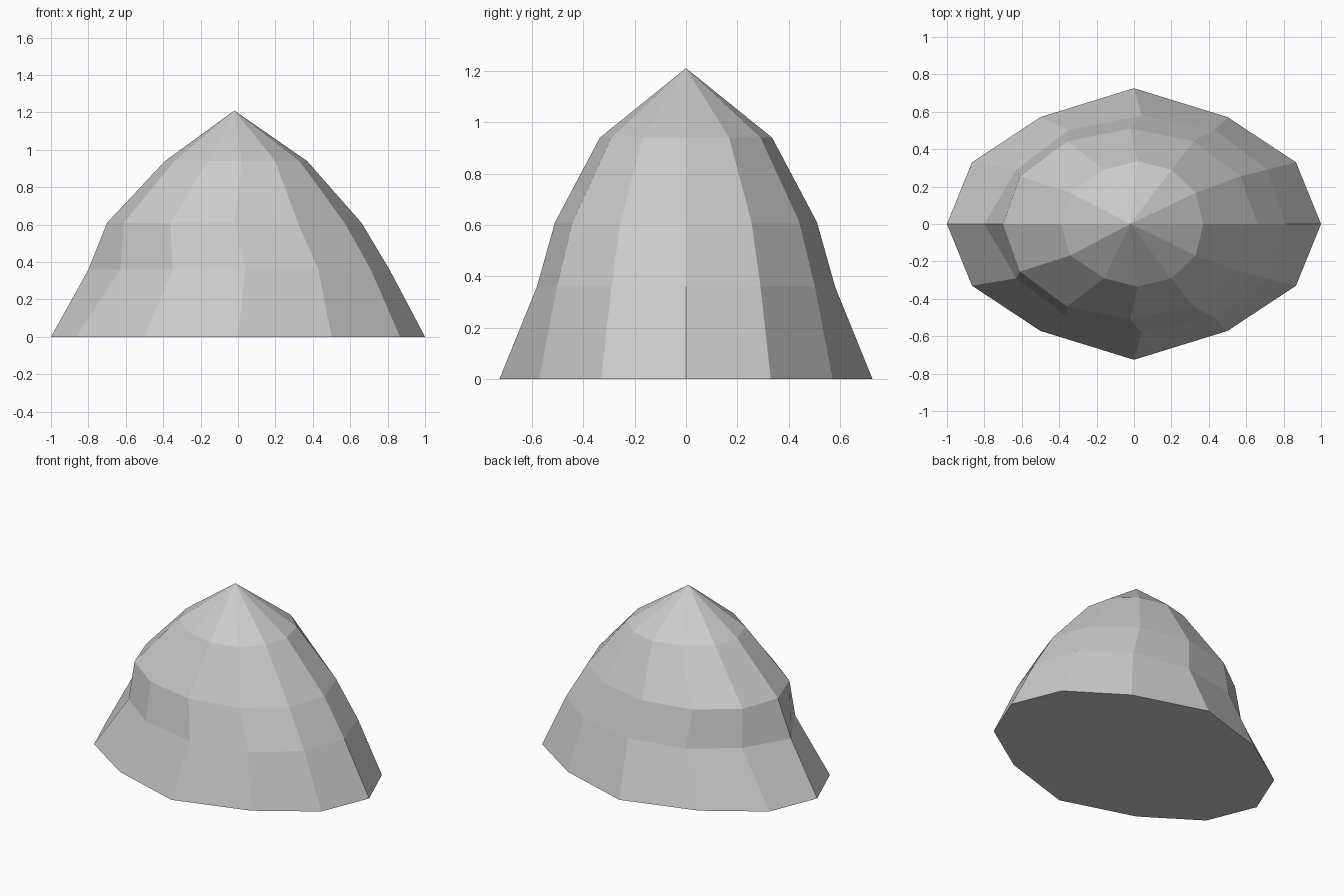
import bpy, bmesh, math

if "Cube" in bpy.data.objects:
    bpy.data.objects.remove(bpy.data.objects["Cube"])

# Each tier: height, half depth in y, x positions from the right end to the left end
TIERS = [
    (0.00, 0.66, (1.0, 0.866, 0.5, 0.0, -0.5, -0.866, -1.0)),
    (0.36, 0.58, (0.81, 0.71, 0.43, 0.04, -0.35, -0.63, -0.80)),
    (0.61, 0.51, (0.66, 0.57, 0.32, -0.02, -0.36, -0.61, -0.70)),
    (0.94, 0.335, (0.37, 0.33, 0.20, 0.02, -0.16, -0.34, -0.39)),
]
SIDES = 12


def tier_ring(bm, z, depth, xs):
    ring = []
    for i in range(SIDES):
        x = xs[min(i, SIDES - i)]
        y = depth * math.sin(2 * math.pi * i / SIDES)
        # the foot is drawn out to a point at front and back
        if z == 0 and i in (3, 9):
            y *= 1.1
        ring.append(bm.verts.new((x, y, z)))
    return ring


bm = bmesh.new()
rings = [tier_ring(bm, *t) for t in TIERS]

# Sloping bands between tiers
for low, high in zip(rings, rings[1:]):
    for i in range(SIDES):
        j = (i + 1) % SIDES
        bm.faces.new((low[i], low[j], high[j], high[i]))

# Peak fan and flat underside
peak = bm.verts.new((-0.02, 0, 1.21))
for i in range(SIDES):
    bm.faces.new((rings[-1][i], rings[-1][(i + 1) % SIDES], peak))
bm.faces.new(rings[0][::-1])
bmesh.ops.recalc_face_normals(bm, faces=bm.faces)

mesh = bpy.data.meshes.new("rock_mound")
bm.to_mesh(mesh)
bm.free()
bpy.context.collection.objects.link(bpy.data.objects.new("rock_mound", mesh))
